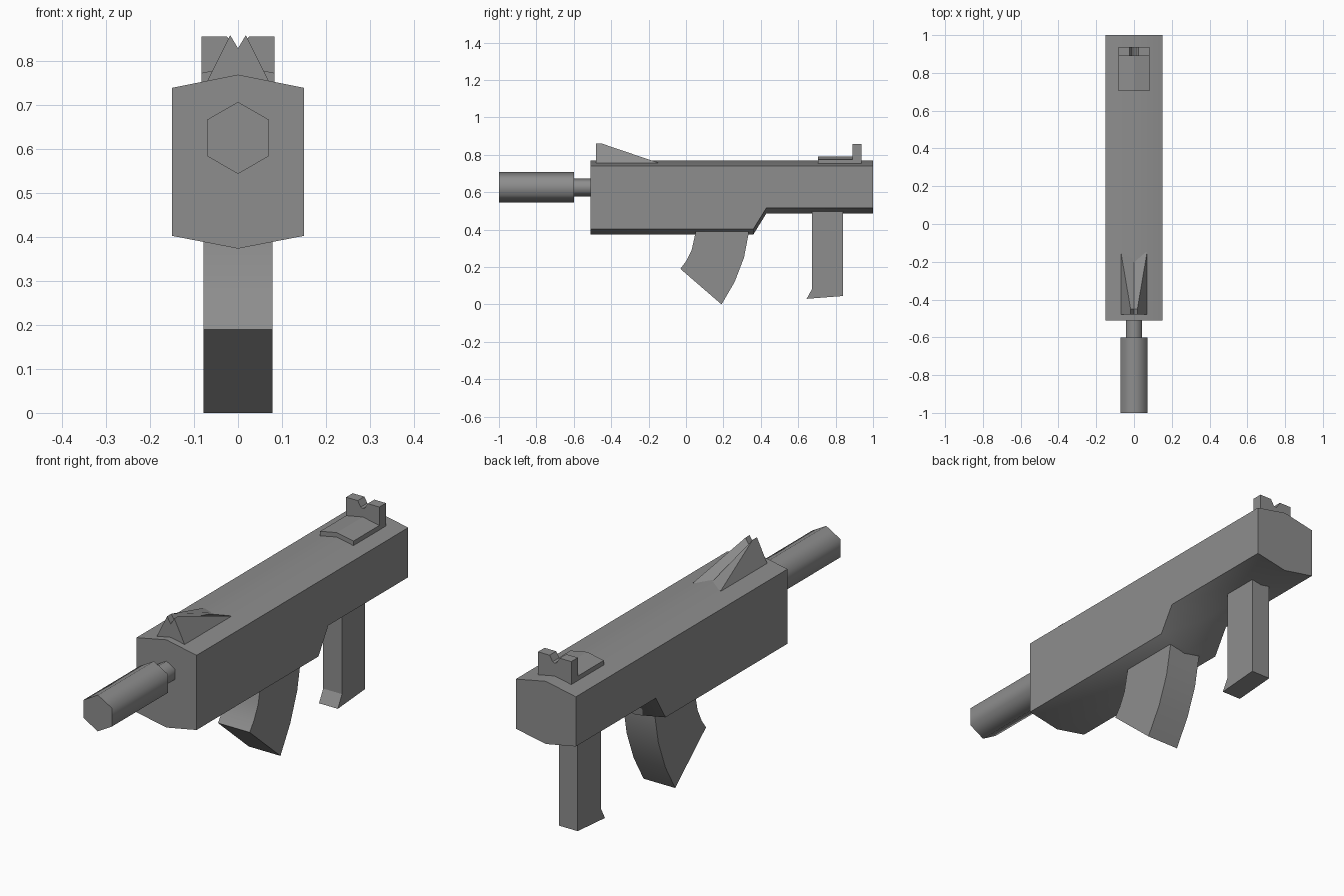
import bpy, bmesh, math

cube = bpy.data.objects.get("Cube")
if cube:
    bpy.data.objects.remove(cube, do_unlink=True)

grey = bpy.data.materials.new("mid_grey")
grey.use_nodes = True
colour = (0.27, 0.27, 0.27, 1)
grey.diffuse_color = colour
grey.node_tree.nodes["Principled BSDF"].inputs["Base Color"].default_value = colour


def loft(name, rings, smooth=None):
    """Skin a list of closed rings of equal length and cap both ends."""
    bm = bmesh.new()
    loops = [[bm.verts.new(p) for p in ring] for ring in rings]
    for a, b in zip(loops, loops[1:]):
        for i in range(len(a)):
            j = (i + 1) % len(a)
            bm.faces.new((a[i], a[j], b[j], b[i]))
    bm.faces.new(loops[0])
    bm.faces.new(loops[-1])
    bmesh.ops.recalc_face_normals(bm, faces=bm.faces)
    mesh = bpy.data.meshes.new(name)
    bm.to_mesh(mesh)
    bm.free()
    mesh.materials.append(grey)
    obj = bpy.data.objects.new(name, mesh)
    bpy.context.collection.objects.link(obj)
    if smooth:
        bpy.ops.object.select_all(action='DESELECT')
        obj.select_set(True)
        bpy.context.view_layer.objects.active = obj
        bpy.ops.object.shade_smooth_by_angle(angle=math.radians(smooth))
    return obj


def along_y(name, section, y0, y1, smooth=None):
    return loft(name, [[(x, y, z) for x, z in section] for y in (y0, y1)], smooth)


def along_x(name, profile, x0, x1, smooth=None):
    return loft(name, [[(x, y, z) for y, z in profile] for x in (x0, x1)], smooth)


def mirrored(half):
    """Complete a section whose first and last points lie on x = 0."""
    return half + [(-x, z) for x, z in half[-2:0:-1]]


# Body: peaked top and keel, with a stepped underside
def body_ring(y, keel):
    half = [(0, 0.77), (0.15, 0.74), (0.15, keel + 0.029), (0, keel)]
    return [(x, y, z) for x, z in mirrored(half)]


loft("body", [body_ring(-0.51, 0.374), body_ring(0.36, 0.374),
              body_ring(0.43, 0.487), body_ring(1.0, 0.487)], 65)


# Barrel and its neck: six sides with a corner on top
def hexagon(radius):
    return [(radius * math.sin(i * math.pi / 3), 0.626 + radius * math.cos(i * math.pi / 3))
            for i in range(6)]


along_y("barrel", hexagon(0.082), -1.0, -0.6, 65)
along_y("barrel_neck", hexagon(0.048), -0.61, -0.5, 65)


# Front sight: twin peaks that spread and fall towards the back
def sight_ring(y, peak_x, peak_z, valley):
    half = [(0, valley), (peak_x, peak_z), (0.07, 0.755), (0.07, 0.74), (0, 0.74)]
    return [(x, y, z) for x, z in mirrored(half)]


loft("front_sight", [sight_ring(-0.48, 0.018, 0.86, 0.83),
                     sight_ring(-0.45, 0.018, 0.86, 0.83),
                     sight_ring(-0.15, 0.069, 0.758, 0.757)])

# Rear sight: arched plate and a notched post
along_y("rear_sight_plate", mirrored([(0, 0.79), (0.083, 0.774), (0.083, 0.745), (0, 0.745)]),
        0.705, 0.935)
along_y("rear_sight_post", mirrored([(0, 0.828), (0.01, 0.832), (0.025, 0.857),
                                     (0.083, 0.857), (0.083, 0.745), (0, 0.745)]),
        0.89, 0.937)

# Curved magazine
along_x("magazine", [(0.06, 0.45), (0.05, 0.38), (0.03, 0.29), (0.0, 0.23), (-0.03, 0.19),
                     (0.19, 0.0), (0.26, 0.12), (0.31, 0.25), (0.335, 0.38), (0.335, 0.45)],
        -0.079, 0.079, 35)

# Grip with a small lip at its foot
along_x("grip", [(0.675, 0.53), (0.675, 0.085), (0.645, 0.03), (0.84, 0.045), (0.84, 0.53)],
        -0.047, 0.047)
